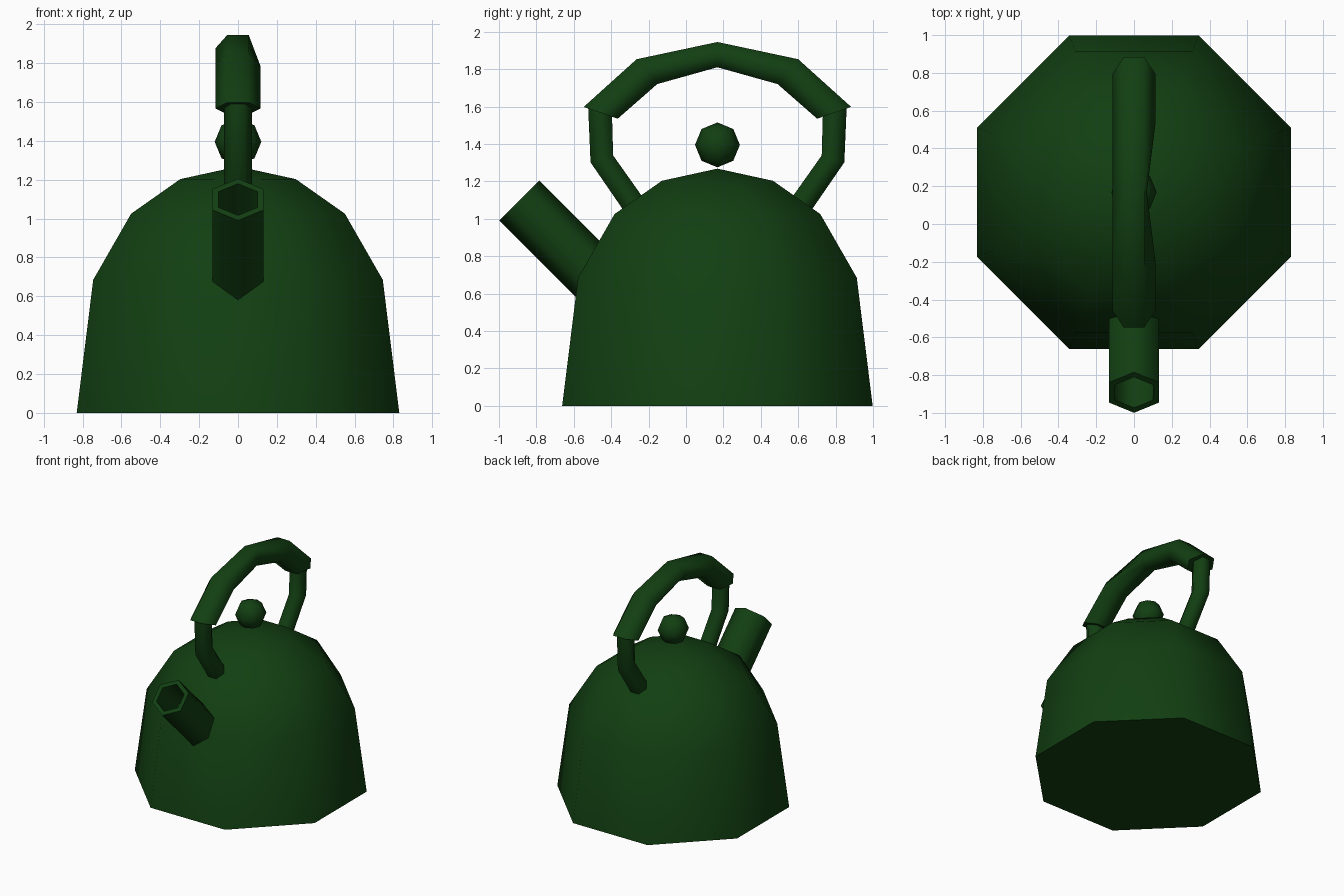
import bpy, bmesh
from math import sin, cos, pi, radians
from mathutils import Vector

cube = bpy.data.objects.get("Cube")
if cube:
    bpy.data.objects.remove(cube, do_unlink=True)

GREEN = (0.006, 0.05, 0.006, 1)
green = bpy.data.materials.new("dark_green_enamel")
green.use_nodes = True
green.diffuse_color = GREEN
green.node_tree.nodes["Principled BSDF"].inputs["Base Color"].default_value = GREEN

MID = 0.168  # y of the body axis


def finish(name, bm):
    bmesh.ops.recalc_face_normals(bm, faces=bm.faces)
    mesh = bpy.data.meshes.new(name)
    bm.to_mesh(mesh)
    bm.free()
    mesh.materials.append(green)
    obj = bpy.data.objects.new(name, mesh)
    bpy.context.collection.objects.link(obj)
    return obj


def loft(name, rings, flat_spans=()):
    """Skin a list of point rings, with flat caps and flat chosen spans."""
    bm = bmesh.new()
    loops = [[bm.verts.new(p) for p in ring] for ring in rings]
    for i, (a, b) in enumerate(zip(loops, loops[1:])):
        for k in range(len(a)):
            j = (k + 1) % len(a)
            face = bm.faces.new((a[k], a[j], b[j], b[k]))
            face.smooth = i not in flat_spans
    bm.faces.new(loops[0])
    bm.faces.new(loops[-1])
    return finish(name, bm)


def ring(centre, u, v, radius, sides, turn=0.0):
    return [Vector(centre) + radius * (u * cos(turn + 2 * pi * k / sides) +
                                       v * sin(turn + 2 * pi * k / sides))
            for k in range(sides)]


X, Y, Z = Vector((1, 0, 0)), Vector((0, 1, 0)), Vector((0, 0, 1))

# Eight-sided domed body: (half width across flats, height)
profile = [(0.83, 0), (0.745, 0.685), (0.55, 1.025), (0.297, 1.203)]
bm = bmesh.new()
loops = [[bm.verts.new(p) for p in ring((0, MID, z), X, Y, w / cos(pi / 8), 8, pi / 8)]
         for w, z in profile]
top = bm.verts.new((0, MID, 1.268))
for k in range(8):
    j = (k + 1) % 8
    for a, b in zip(loops, loops[1:]):
        bm.faces.new((a[k], a[j], b[j], b[k])).smooth = True
    bm.faces.new((loops[-1][k], loops[-1][j], top)).smooth = True
bm.faces.new(loops[0])
finish("kettle_body", bm)

# Lid knob
bm = bmesh.new()
bmesh.ops.create_uvsphere(bm, u_segments=8, v_segments=4, radius=0.12)
for f in bm.faces:
    f.smooth = True
finish("lid_knob", bm).location = (0, MID, 1.395)

# Six-sided spout at 45 degrees with a hollow mouth
tip = Vector((0, -0.892, 1.098))
inward = Vector((0, 1, -1)).normalized()
across = X.cross(inward)
steps = [(0.7, 0.152), (0, 0.152), (0, 0.115), (0.3, 0.115)]
loft("spout", [ring(tip + inward * d, X, across, r, 6, pi / 6) for d, r in steps],
     flat_spans=(1,))

# Bent handle posts, front and back
for name, side in (("front_handle_post", -1), ("back_handle_post", 1)):
    path = [(0.628, 1.6), (0.618, 1.32), (0.36, 0.95)]
    tilts = [0, 17, 35]
    rings = []
    for (d, z), tilt in zip(path, tilts):
        t = radians(tilt)
        v = Vector((0, side * cos(t), -sin(t)))
        rings.append(ring((0, MID + side * d, z), X, v, 0.073, 6))
    loft(name, rings)

# Arched grip: outer and inner edge of each section, pinched on one side at the crown
half = [((0.715, 1.598), (0.533, 1.535)), ((0.432, 1.853), (0.322, 1.72))]
sections = [(-1, s, 0.115) for s in half]
sections += [(1, ((0, 1.945), (0, 1.81)), 0.068)]
sections += [(1, s, 0.115) for s in reversed(half)]
rings = []
for side, (outer, inner), right in sections:
    o, i = (Vector((0, MID + side * d, z)) for d, z in (outer, inner))
    m = (o + i) / 2
    rings.append([o - X * 0.055, o + X * 0.055, m + X * right,
                  i + X * 0.055, i - X * 0.055, m - X * 0.115])
loft("handle_grip", rings)
